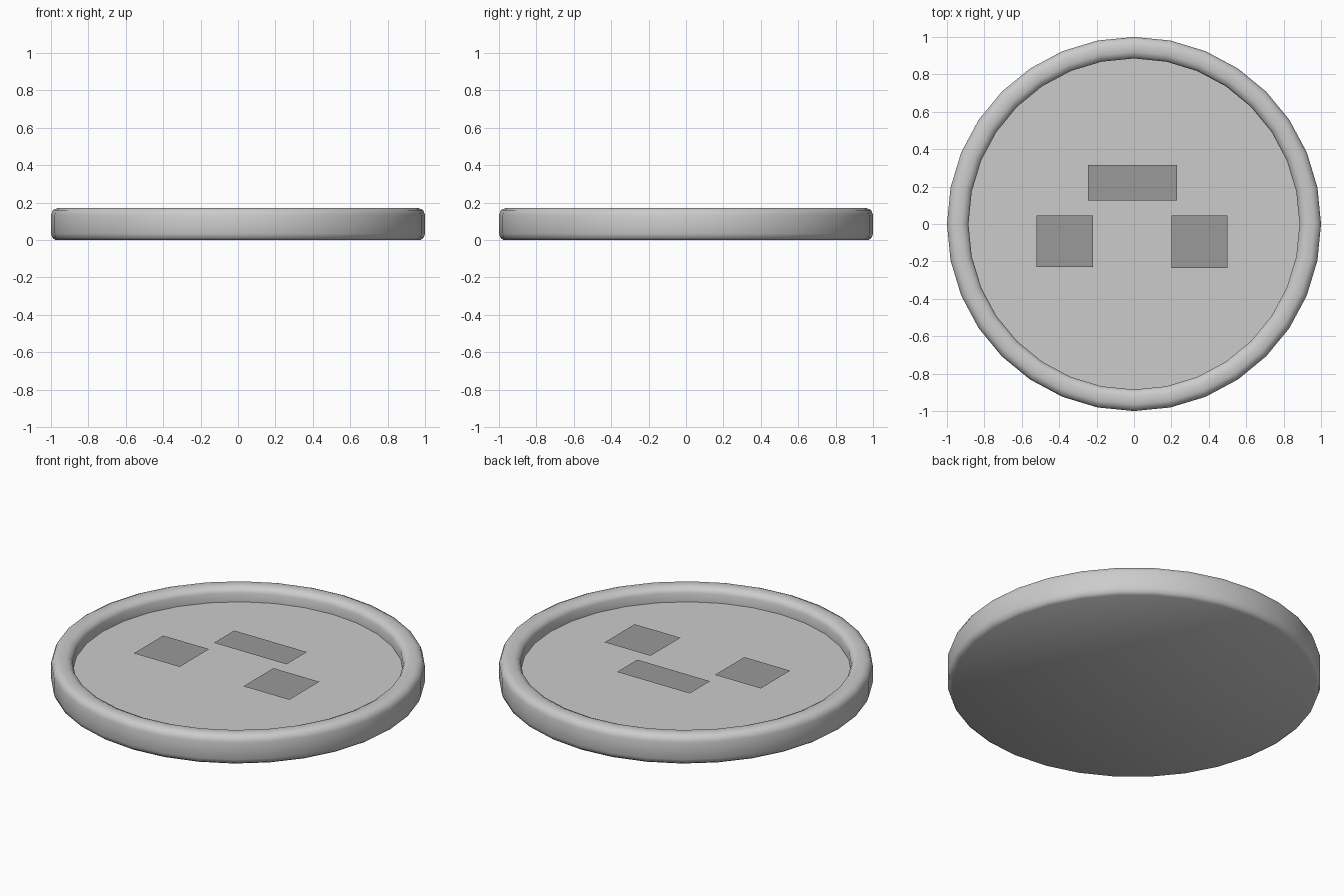
import bpy
import bmesh
from math import cos, sin, tau

SIDES = 32

cube = bpy.data.objects.get("Cube")
if cube:
    bpy.data.objects.remove(cube, do_unlink=True)


def material(name, value):
    mat = bpy.data.materials.new(name)
    colour = (value, value, value, 1)
    mat.use_nodes = True
    mat.diffuse_color = colour
    mat.node_tree.nodes["Principled BSDF"].inputs["Base Color"].default_value = colour
    return mat


def add_object(name, bm, mat, smooth=False):
    mesh = bpy.data.meshes.new(name)
    for face in bm.faces:
        face.smooth = smooth
    bm.to_mesh(mesh)
    bm.free()
    mesh.materials.append(mat)
    obj = bpy.data.objects.new(name, mesh)
    bpy.context.collection.objects.link(obj)
    return obj


def ring(bm, radius, z):
    return [bm.verts.new((radius * sin(tau * i / SIDES), -radius * cos(tau * i / SIDES), z))
            for i in range(SIDES)]


light_grey = material("light grey", 0.6)
dark_grey = material("dark grey", 0.32)

# Dish: closed underside, rounded outer wall and raised rim
profile = [(0.975, 0), (0.992, 0.012), (1, 0.035), (1, 0.135), (0.99, 0.16),
           (0.965, 0.172), (0.92, 0.172), (0.895, 0.16), (0.885, 0.14), (0.885, 0.088)]
bm = bmesh.new()
rings = [ring(bm, r, z) for r, z in profile]
bm.faces.new(list(reversed(rings[0])))
for low, high in zip(rings, rings[1:]):
    for i in range(SIDES):
        j = (i + 1) % SIDES
        bm.faces.new((low[i], low[j], high[j], high[i]))
add_object("dish_rim", bm, light_grey, smooth=True)

# Recessed floor inside the rim
bm = bmesh.new()
bm.faces.new(ring(bm, 0.885, 0.088))
add_object("dish_floor", bm, light_grey)

# Flat rectangular plates suspended above the floor
plates = {
    "left_plate": (0.2, 0.5, -0.235, 0.045),
    "right_plate": (-0.52, -0.22, -0.23, 0.045),
    "back_plate": (-0.245, 0.23, 0.125, 0.315),
}
for name, (x0, x1, y0, y1) in plates.items():
    bm = bmesh.new()
    corners = ((x0, y0), (x1, y0), (x1, y1), (x0, y1))
    bm.faces.new([bm.verts.new((x, y, 0.145)) for x, y in corners])
    add_object(name, bm, dark_grey)
